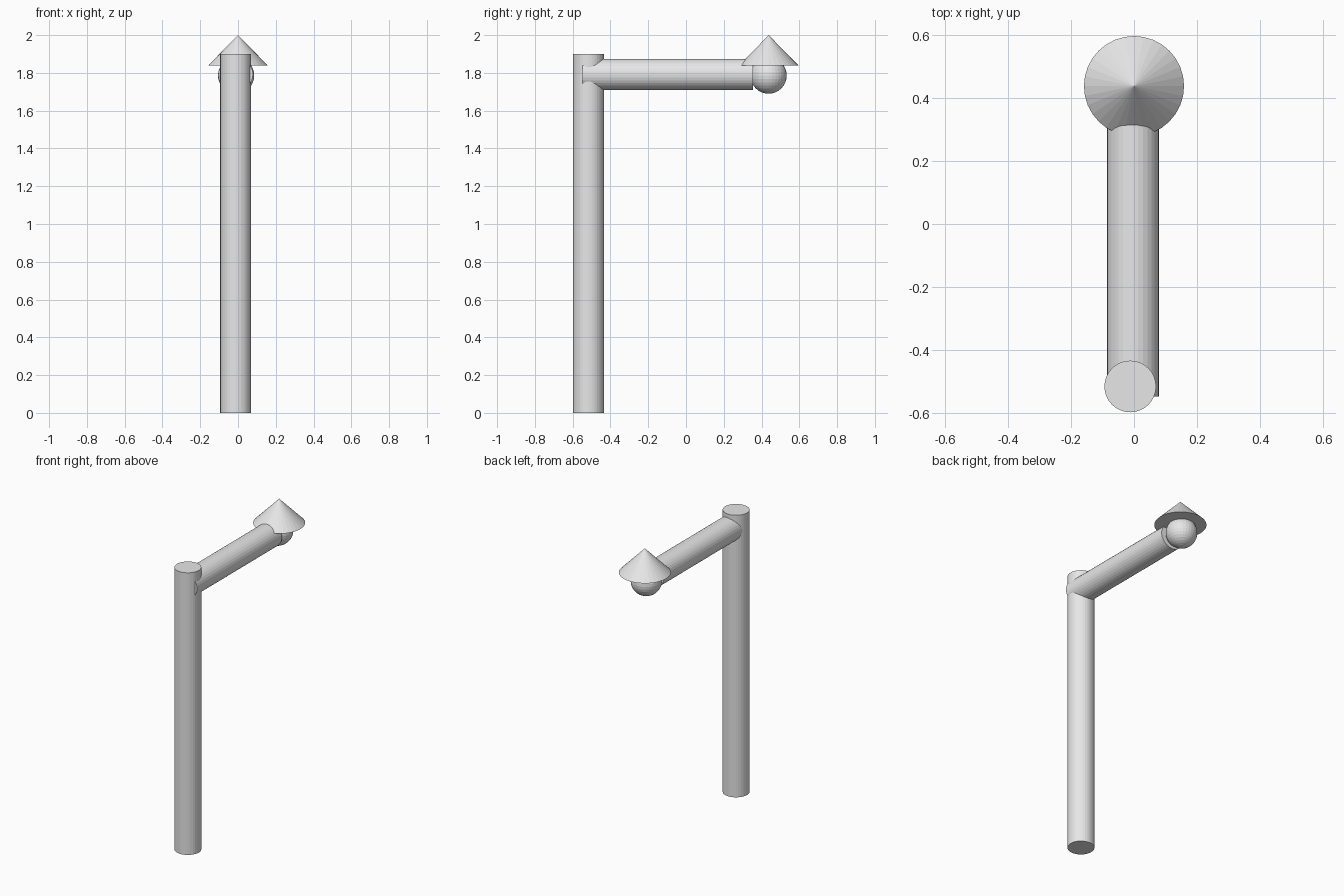
import bpy
from math import pi

cube = bpy.data.objects.get("Cube")
if cube:
    bpy.data.objects.remove(cube, do_unlink=True)

# Single plain grey for every part
GREY = (0.8, 0.8, 0.8, 1.0)
grey = bpy.data.materials.new("light_grey")
grey.use_nodes = True
grey.diffuse_color = GREY
for node in grey.node_tree.nodes:
    if node.type == "BSDF_PRINCIPLED":
        node.inputs["Base Color"].default_value = GREY


def finish(name):
    """Name the part just made and colour it."""
    part = bpy.context.object
    part.name = part.data.name = name
    part.data.materials.append(grey)
    return part


# Upright post
POST_HEIGHT = 1.9
bpy.ops.mesh.primitive_cylinder_add(
    vertices=32, radius=0.082, depth=POST_HEIGHT,
    location=(-0.012, -0.516, POST_HEIGHT / 2))
finish("post")

# Horizontal arm reaching to the back
ARM_START, ARM_END = -0.548, 0.355
bpy.ops.mesh.primitive_cylinder_add(
    vertices=32, radius=0.082, depth=ARM_END - ARM_START,
    location=(-0.003, (ARM_START + ARM_END) / 2, 1.792),
    rotation=(pi / 2, 0, 0))
finish("arm")

# Round bulb at the end of the arm
bpy.ops.mesh.primitive_uv_sphere_add(
    segments=32, ring_count=16, radius=0.096,
    location=(-0.01, 0.437, 1.786))
finish("bulb")

# Conical lamp shade over the bulb
SHADE_BOTTOM, SHADE_TOP = 1.838, 2.0
bpy.ops.mesh.primitive_cone_add(
    vertices=32, radius1=0.159, radius2=0, depth=SHADE_TOP - SHADE_BOTTOM,
    location=(0, 0.438, (SHADE_BOTTOM + SHADE_TOP) / 2))
finish("shade")
